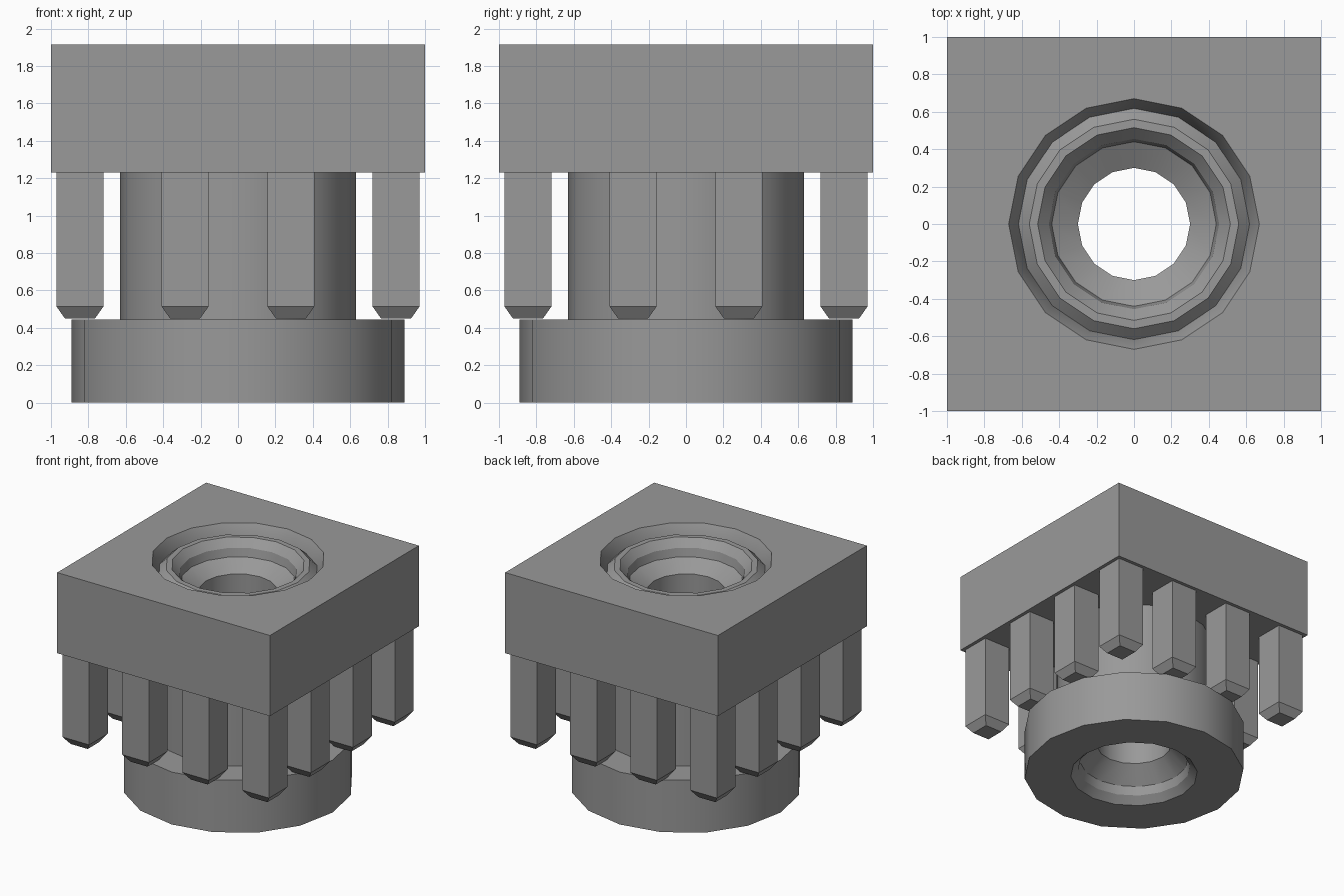
import bpy, bmesh, math

cube = bpy.data.objects.get("Cube")
if cube:
    bpy.data.objects.remove(cube, do_unlink=True)

grey = bpy.data.materials.new("plain grey")
grey.use_nodes = True
COLOUR = (0.32, 0.32, 0.32, 1)
grey.diffuse_color = COLOUR
grey.node_tree.nodes["Principled BSDF"].inputs["Base Color"].default_value = COLOUR

SIDES = 16


def make_object(name, bm):
    bmesh.ops.recalc_face_normals(bm, faces=bm.faces[:])
    mesh = bpy.data.meshes.new(name)
    bm.to_mesh(mesh)
    bm.free()
    mesh.materials.append(grey)
    obj = bpy.data.objects.new(name, mesh)
    bpy.context.collection.objects.link(obj)
    return obj


def ring_solid(name, profile):
    """Sweep a closed profile of (radius, z, shape) around z."""
    bm = bmesh.new()
    rings = []
    for r, z, shape in profile:
        ring = []
        for i in range(SIDES):
            a = 2 * math.pi * i / SIDES
            c, s = math.cos(a), math.sin(a)
            k = r / max(abs(c), abs(s)) if shape == "square" else r
            ring.append(bm.verts.new((k * c, k * s, z)))
        rings.append(ring)
    for n, lower in enumerate(rings):
        upper = rings[(n + 1) % len(rings)]
        for i in range(SIDES):
            j = (i + 1) % SIDES
            bm.faces.new((lower[i], lower[j], upper[j], upper[i]))
    return make_object(name, bm)


# Square head with a countersunk round opening
head = ring_solid("square_head", [
    (0.60, 1.23, "round"), (1.0, 1.23, "square"), (1.0, 1.915, "square"),
    (0.67, 1.915, "round"), (0.60, 1.775, "round")])

# Flanged sleeve with a bore that narrows from both ends
sleeve = ring_solid("flanged_sleeve", [(r, z, "round") for r, z in [
    (0.515, 0), (0.89, 0), (0.89, 0.445), (0.63, 0.445),
    (0.63, 1.80), (0.56, 1.865), (0.515, 1.865),
    (0.455, 1.80), (0.44, 1.73), (0.30, 1.65),
    (0.30, 0.27), (0.44, 0.135), (0.455, 0.06)]])

for obj in (head, sleeve):
    bpy.ops.object.select_all(action="DESELECT")
    obj.select_set(True)
    bpy.context.view_layer.objects.active = obj
    bpy.ops.object.shade_smooth_by_angle(angle=math.radians(30))

# Square pins with tapered tips, around the edge of the head
bm = bmesh.new()
loops = [[bm.verts.new((w * x, w * y, z)) for x, y in ((-1, -1), (1, -1), (1, 1), (-1, 1))]
         for w, z in ((0.08, 0.45), (0.126, 0.515), (0.126, 1.24))]
bm.faces.new(loops[0])
bm.faces.new(loops[2])
for low, high in zip(loops, loops[1:]):
    for i in range(4):
        j = (i + 1) % 4
        bm.faces.new((low[i], low[j], high[j], high[i]))
pin = make_object("pin", bm)

spots = (-0.845, -0.283, 0.283, 0.845)
places = [(x, y) for x in spots for y in spots if max(abs(x), abs(y)) > 0.8]
for n, (x, y) in enumerate(places):
    part = pin if n == 0 else pin.copy()
    if n:
        bpy.context.collection.objects.link(part)
    part.name = f"pin_{n + 1}"
    part.location = (x, y, 0)
